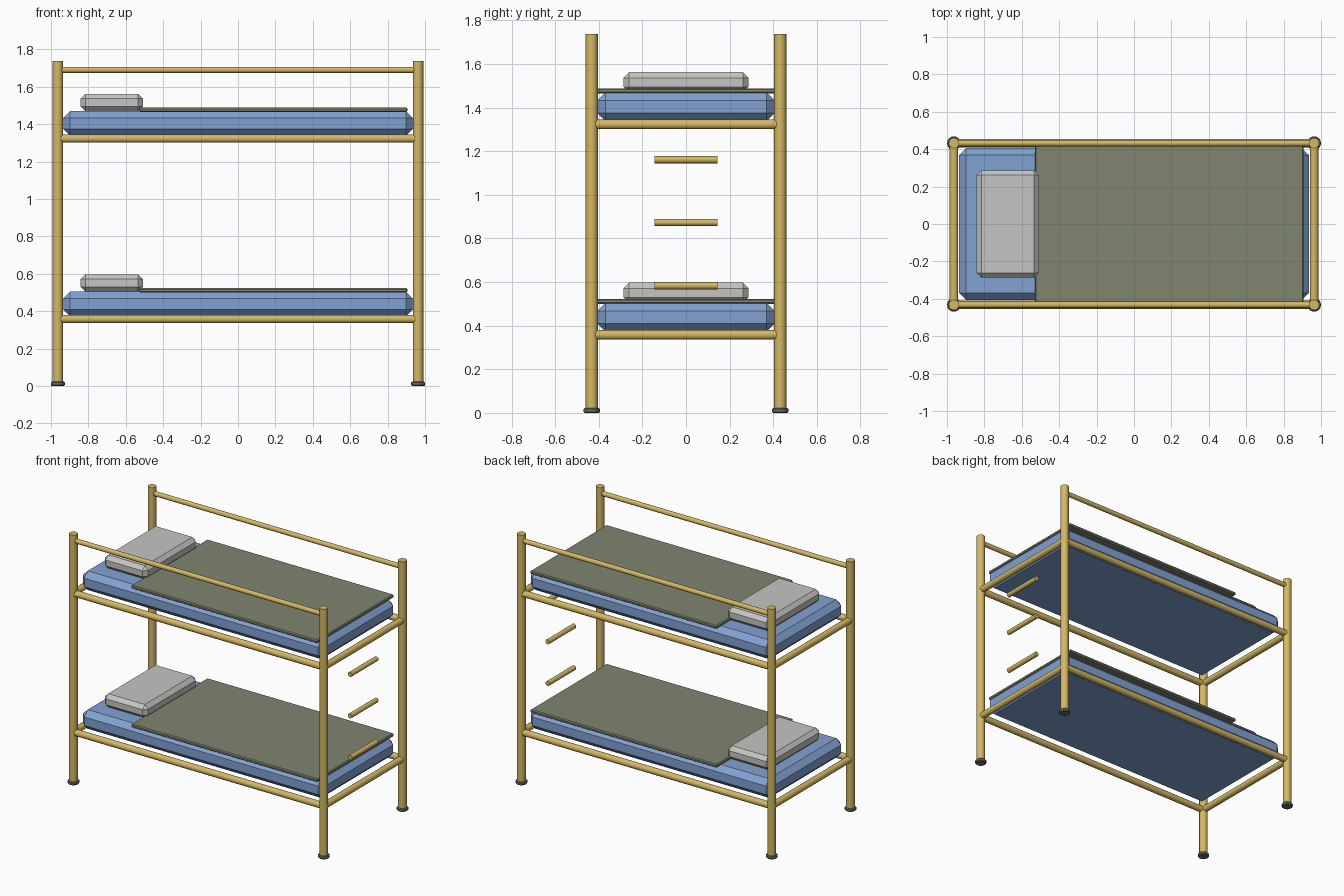
import bpy, math
from mathutils import Vector

if "Cube" in bpy.data.objects:
    bpy.data.objects.remove(bpy.data.objects["Cube"])


def material(name, rgb):
    m = bpy.data.materials.new(name)
    m.diffuse_color = (*rgb, 1)
    m.use_nodes = True
    m.node_tree.nodes["Principled BSDF"].inputs["Base Color"].default_value = m.diffuse_color
    return m


GOLD = material("gold_metal", (0.66, 0.48, 0.13))
BLUE = material("mattress_blue", (0.22, 0.36, 0.65))
OLIVE = material("blanket_olive", (0.215, 0.235, 0.16))
WHITE = material("pillow_grey_white", (0.56, 0.56, 0.55))
RUBBER = material("foot_grey", (0.14, 0.15, 0.14))


def bevel(obj, width):
    mod = obj.modifiers.new("bevel", 'BEVEL')
    mod.width = width
    mod.segments = 1
    mod.limit_method = 'ANGLE'
    mod.angle_limit = math.radians(50)


def tube(name, a, b, radius, mat, sides=16):
    a, b = Vector(a), Vector(b)
    d = b - a
    bpy.ops.mesh.primitive_cylinder_add(
        vertices=sides, radius=radius, depth=d.length, location=(a + b) / 2,
        rotation=d.to_track_quat('Z', 'Y').to_euler())
    o = bpy.context.object
    o.name = name
    o.data.materials.append(mat)
    bpy.ops.object.shade_smooth_by_angle(angle=math.radians(40))
    return o


def box(name, lo, hi, chamfer, mat):
    lo, hi = Vector(lo), Vector(hi)
    bpy.ops.mesh.primitive_cube_add(size=1, location=(lo + hi) / 2)
    o = bpy.context.object
    o.name = name
    o.scale = hi - lo
    bpy.ops.object.transform_apply(location=False, rotation=False, scale=True)
    o.data.materials.append(mat)
    bevel(o, chamfer)
    return o


PX, PY, TOP = 0.963, 0.432, 1.737

# corner posts with rubber feet
for sx, side in ((-1, "left"), (1, "right")):
    for sy, face in ((-1, "front"), (1, "back")):
        x, y = sx * PX, sy * PY
        tube(f"{face}_{side}_post", (x, y, 0.01), (x, y, TOP), 0.0278, GOLD)
        foot = tube(f"{face}_{side}_foot", (x, y, 0), (x, y, 0.023), 0.037, RUBBER)
        bevel(foot, 0.005)

# two bunks: frame, mattress, blanket, pillow
for level, z in (("lower", 0.358), ("upper", 1.323)):
    for s, face in ((-1, "front"), (1, "back")):
        tube(f"{level}_{face}_rail", (-PX, s * PY, z), (PX, s * PY, z), 0.0225, GOLD)
    for s, side in ((-1, "left"), (1, "right")):
        tube(f"{level}_{side}_rail", (s * PX, -PY, z), (s * PX, PY, z), 0.0225, GOLD)
    box(f"{level}_mattress", (-0.935, -0.406, z + 0.014), (0.935, 0.406, z + 0.147), 0.037, BLUE)
    box(f"{level}_blanket", (-0.53, -0.42, z + 0.142), (0.906, 0.42, z + 0.165), 0.006, OLIVE)
    box(f"{level}_pillow", (-0.842, -0.287, z + 0.146), (-0.508, 0.287, z + 0.239), 0.026, WHITE)

# guard rails along the top bunk
for s, face in ((-1, "front"), (1, "back")):
    tube(f"{face}_guard_rail", (-PX, s * PY, 1.69), (PX, s * PY, 1.69), 0.0165, GOLD)

# ladder rungs at the right end
for i, z in enumerate((0.583, 0.873, 1.161)):
    tube(f"ladder_rung_{i + 1}", (PX, -0.145, z), (PX, 0.145, z), 0.0165, GOLD)
